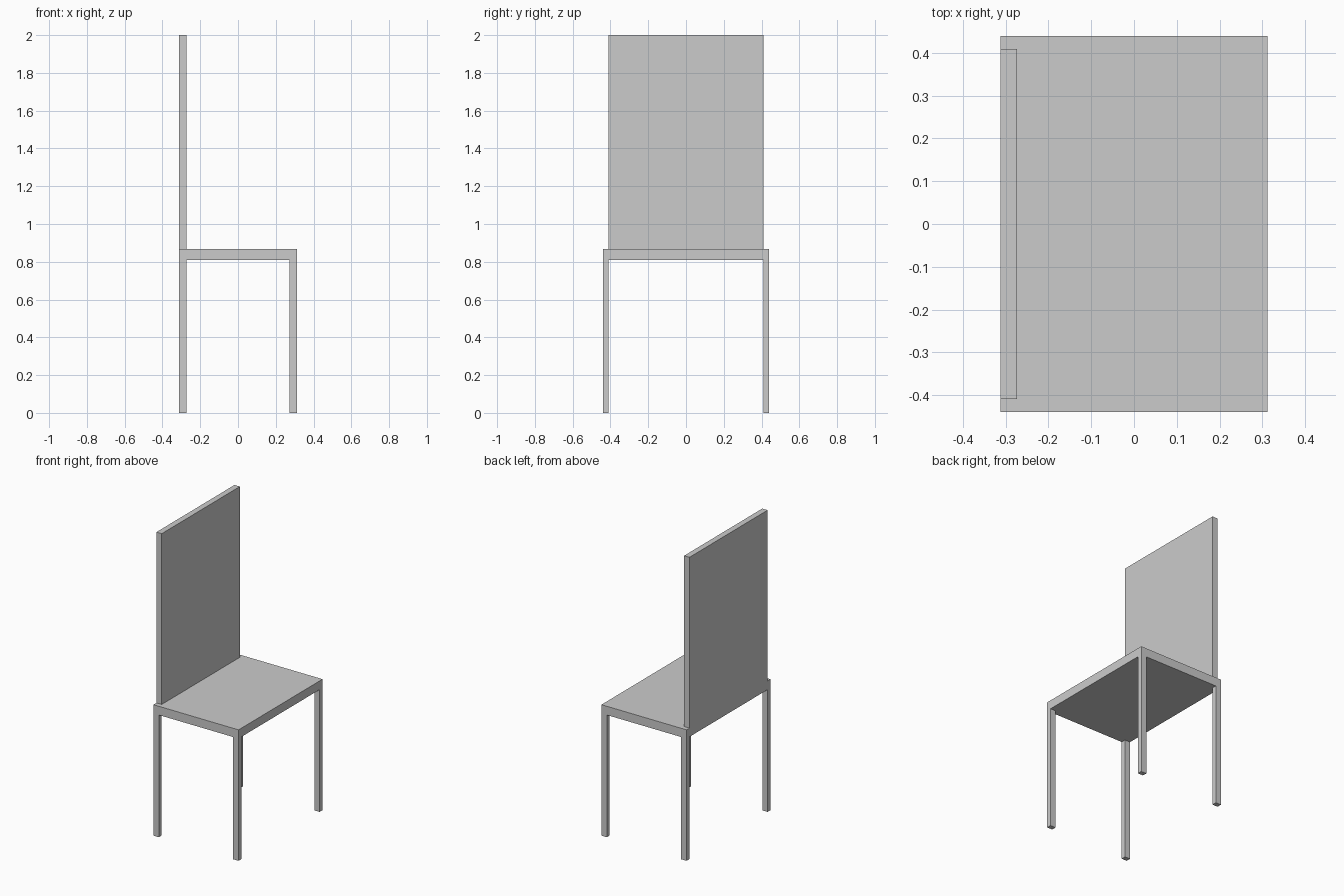
import bpy
import bmesh
from mathutils import Vector

if "Cube" in bpy.data.objects:
    bpy.data.objects.remove(bpy.data.objects["Cube"])


def box(name, low, high):
    low, high = Vector(low), Vector(high)
    bm = bmesh.new()
    bmesh.ops.create_cube(bm, size=1)
    bmesh.ops.scale(bm, vec=high - low, verts=bm.verts)
    mesh = bpy.data.meshes.new(name)
    bm.to_mesh(mesh)
    bm.free()
    obj = bpy.data.objects.new(name, mesh)
    obj.location = (low + high) / 2
    bpy.context.collection.objects.link(obj)
    return obj


HX, HY = 0.312, 0.44            # half depth and half width of the seat
SEAT_BOTTOM, SEAT_TOP = 0.81, 0.868
THICK = 0.039                   # leg depth and backrest thickness
LEG_WIDTH = 0.031

# Seat slab
box("seat", (-HX, -HY, SEAT_BOTTOM), (HX, HY, SEAT_TOP))

# Tall backrest panel, standing on the seat at its -x edge
box("backrest", (-HX, -HY + LEG_WIDTH, SEAT_TOP), (-HX + THICK, HY - LEG_WIDTH, 2))

# Four legs flush with the seat corners
for x_name, x in (("back", -HX), ("front", HX - THICK)):
    for y_name, y in (("right", -HY), ("left", HY - LEG_WIDTH)):
        box(f"{x_name}_{y_name}_leg", (x, y, 0), (x + THICK, y + LEG_WIDTH, SEAT_BOTTOM))
